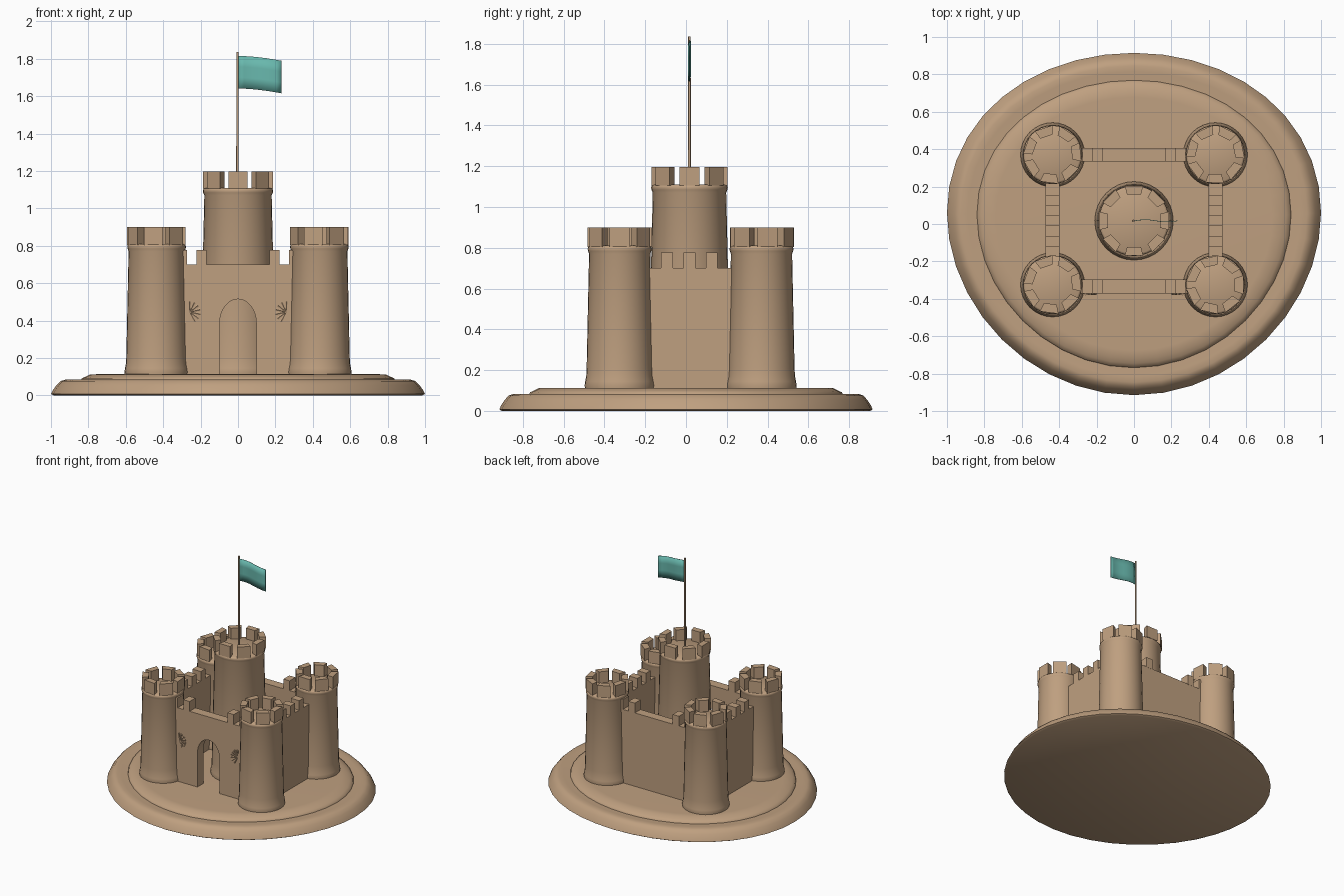
import bpy, bmesh, math
from mathutils import Matrix, Vector

if "Cube" in bpy.data.objects:
    bpy.data.objects.remove(bpy.data.objects["Cube"])


def material(name, rgb):
    m = bpy.data.materials.new(name)
    m.diffuse_color = (*rgb, 1)
    m.use_nodes = True
    m.node_tree.nodes["Principled BSDF"].inputs["Base Color"].default_value = m.diffuse_color
    return m


SAND = material("sand", (0.52, 0.35, 0.215))
TEAL = material("teal cloth", (0.14, 0.48, 0.42))


def finish(name, bm, mat=SAND, smooth=None):
    bmesh.ops.recalc_face_normals(bm, faces=bm.faces)
    me = bpy.data.meshes.new(name)
    bm.to_mesh(me)
    bm.free()
    me.materials.append(mat)
    ob = bpy.data.objects.new(name, me)
    bpy.context.collection.objects.link(ob)
    if smooth:
        bpy.ops.object.select_all(action='DESELECT')
        ob.select_set(True)
        bpy.context.view_layer.objects.active = ob
        bpy.ops.object.shade_smooth_by_angle(angle=math.radians(smooth))
    return ob


def lathe(name, profile, shape, n, smooth):
    """Stack closed rings; shape(angle, radius) gives x, y."""
    bm = bmesh.new()
    rings = []
    for r, z in profile:
        pts = [shape(2 * math.pi * i / n, r) for i in range(n)]
        rings.append([bm.verts.new((x, y, z)) for x, y in pts])
    for a, b in zip(rings, rings[1:]):
        for i in range(n):
            j = (i + 1) % n
            bm.faces.new((a[i], a[j], b[j], b[i]))
    bm.faces.new(rings[0])
    bm.faces.new(rings[-1])
    return finish(name, bm, SAND, smooth)


def box(bm, center, size, rot=0.0):
    m = Matrix.Translation(center) @ Matrix.Rotation(rot, 4, 'Z') @ Matrix.Diagonal((*size, 1))
    bmesh.ops.create_cube(bm, size=1, matrix=m)


def extrude_outline(bm, pts, y0, y1):
    """Solid from an x-z outline between two depths."""
    a = [bm.verts.new((x, y0, z)) for x, z in pts]
    b = [bm.verts.new((x, y1, z)) for x, z in pts]
    bm.faces.new(a)
    bm.faces.new(b[::-1])
    for i in range(len(pts)):
        j = (i + 1) % len(pts)
        bm.faces.new((a[i], b[i], b[j], a[j]))


# Sand mound with a rounded rim and a low inner terrace
def mound(t, r):
    return r * math.cos(t), r * (0.915 * math.sin(t) + 0.06 * math.cos(t) ** 2)


lathe("mound", [(0.985, 0), (1.0, 0.008), (0.99, 0.028), (0.97, 0.055), (0.95, 0.076),
                (0.925, 0.084), (0.89, 0.082), (0.84, 0.08), (0.835, 0.092),
                (0.815, 0.1), (0.79, 0.112), (0.74, 0.114)], mound, 40, 50)


# Towers: flared foot, tapered shaft, rounded lip
def tower(name, cx, cy, foot, body, top, lip, z_top):
    def circle(t, r):
        return cx + r * math.cos(t), cy + r * math.sin(t)
    lathe(name, [(foot - 0.004, 0.1), (foot, 0.125), (foot - 0.003, 0.145), (body + 0.002, 0.17),
                 (body, 0.21), (top, z_top - 0.04), (lip - 0.002, z_top - 0.026),
                 (lip, z_top - 0.016), (lip - 0.003, z_top - 0.005), (lip - 0.012, z_top)],
          circle, 32, 50)


def battlements(name, cx, cy, r_in, r_out, count, phase, z0, z1, fill):
    bm = bmesh.new()
    for k in range(count):
        c = phase + 2 * math.pi * k / count
        h = math.pi / count * fill
        low, high = [], []
        for r, a in ((r_in, c - h), (r_out, c - h), (r_out, c + h), (r_in, c + h)):
            x, y = cx + r * math.cos(a), cy + r * math.sin(a)
            low.append(bm.verts.new((x, y, z0)))
            high.append(bm.verts.new((x, y, z1)))
        bm.faces.new(low)
        bm.faces.new(high)
        for i in range(4):
            j = (i + 1) % 4
            bm.faces.new((low[i], low[j], high[j], high[i]))
    finish(name, bm)


for label, x, y, phase in (("front_left", -0.435, -0.325, 0.1), ("front_right", 0.435, -0.325, 0.0),
                           ("back_left", -0.435, 0.37, 0.1), ("back_right", 0.435, 0.37, 0.2)):
    tower(label + "_tower", x, y, 0.172, 0.162, 0.15, 0.157, 0.81)
    battlements(label + "_battlements", x, y, 0.108, 0.158, 7, phase, 0.805, 0.9, 0.72)

tower("keep", 0, 0.017, 0.21, 0.2, 0.18, 0.188, 1.11)
battlements("keep_battlements", 0, 0.017, 0.145, 0.193, 8, math.pi / 2, 1.105, 1.197, 0.66)

# Front wall with an open arched gate
BASE, WALL = 0.105, 0.7
arch = [(0.098 * math.cos(a), 0.385 + 0.13 * math.sin(a))
        for a in (math.pi * i / 16 for i in range(17))]
outline = [(-0.4, BASE), (-0.4, WALL), (0.4, WALL), (0.4, BASE), (0.098, BASE)]
outline += arch + [(-0.098, BASE)]
bm = bmesh.new()
extrude_outline(bm, outline, -0.372, -0.298)
finish("front_wall", bm)

# Back wall and side walls
bm = bmesh.new()
box(bm, (0, 0.37, (BASE + WALL) / 2), (0.8, 0.072, WALL - BASE))
finish("back_wall", bm)
for side, label in ((-1, "left"), (1, "right")):
    bm = bmesh.new()
    box(bm, (side * 0.435, 0.02, (BASE + WALL) / 2), (0.074, 0.6, WALL - BASE))
    finish(label + "_wall", bm)
    bm = bmesh.new()
    for y in (-0.093, 0.017, 0.127):
        box(bm, (side * 0.435, y, WALL + 0.036), (0.074, 0.057, 0.08))
    finish(label + "_wall_battlements", bm)

for y, label in ((-0.335, "front"), (0.37, "back")):
    bm = bmesh.new()
    for x in (-0.3, -0.195, 0.195, 0.3):
        box(bm, (x, y, WALL + 0.037), (0.055, 0.074, 0.082))
    finish(label + "_wall_battlements", bm)

# Scallop shell reliefs beside the gate
for side, label in ((-1, "left"), (1, "right")):
    bm = bmesh.new()
    for k in range(7):
        a = math.radians(-60 + 25 * k)
        d = Vector((-side * math.cos(a), 0, math.sin(a)))
        q = Vector((0, 0, 1)).rotation_difference(d).to_matrix().to_4x4()
        m = Matrix.Translation(Vector((side * 0.258, -0.373, 0.445)) + d * 0.03) @ q
        bmesh.ops.create_cone(bm, cap_ends=True, segments=6, radius1=0.002, radius2=0.008,
                              depth=0.056, matrix=m)
    finish(label + "_shell", bm, SAND, 40)

# Flagpole
bm = bmesh.new()
bmesh.ops.create_cone(bm, cap_ends=True, segments=10, radius1=0.007, radius2=0.006, depth=0.735,
                      matrix=Matrix.Translation((-0.003, 0.017, 1.4675)))
finish("flagpole", bm, SAND, 40)

# Flag: gently waving, drooping sheet
bm = bmesh.new()
cols = []
for i in range(9):
    u = i / 8
    x, y = 0.003 + 0.23 * u, 0.017 + 0.006 * math.sin(2 * math.pi * u)
    drop = 0.026 * u ** 1.7
    cols.append([bm.verts.new((x, y, z - drop)) for z in (1.641, 1.7, 1.757, 1.815)])
for a, b in zip(cols, cols[1:]):
    for j in range(3):
        bm.faces.new((a[j], b[j], b[j + 1], a[j + 1]))
flag = finish("flag", bm, TEAL, 40)
mod = flag.modifiers.new("thickness", 'SOLIDIFY')
mod.thickness = 0.003
mod.offset = 0
